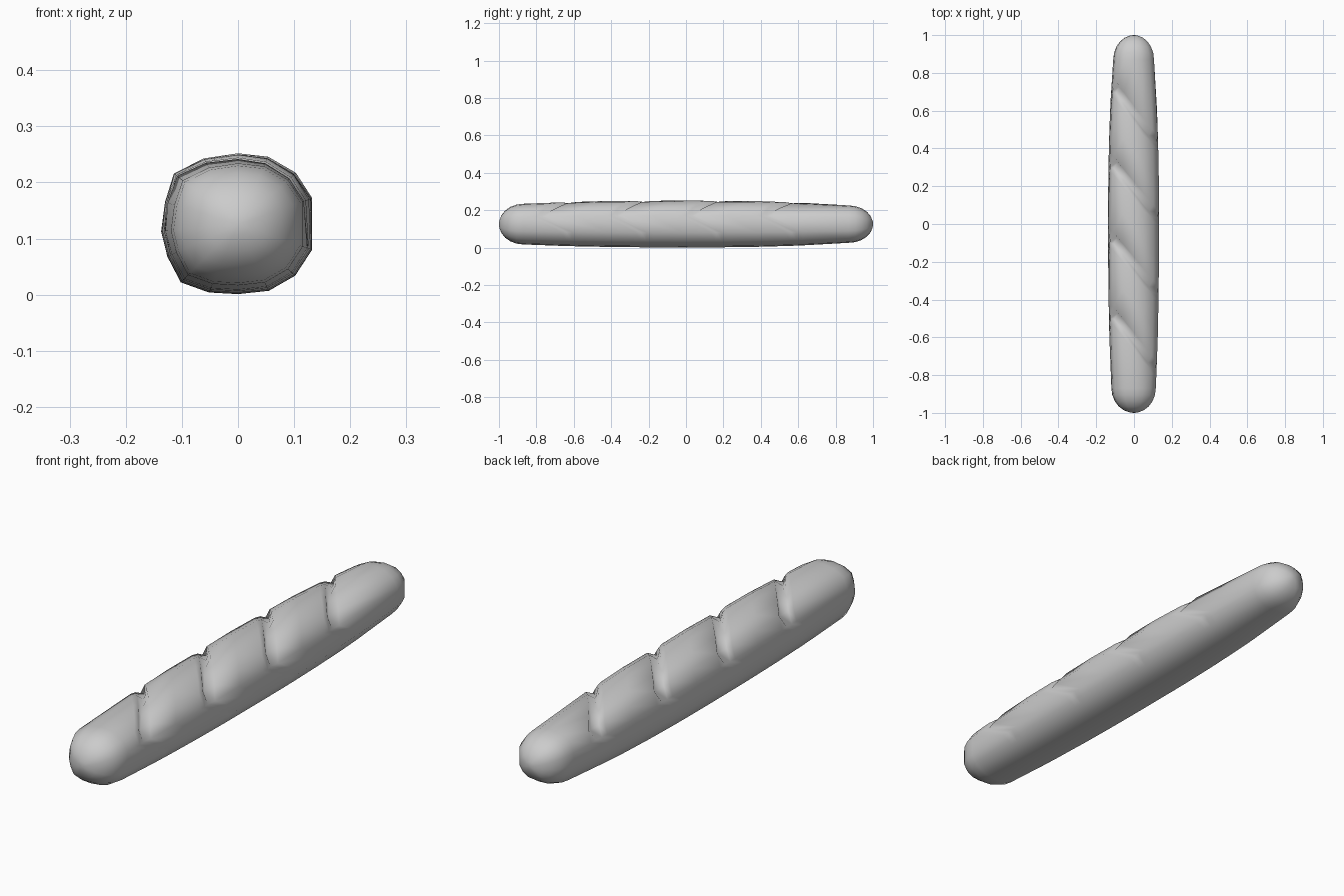
import bpy, bmesh, math

default = bpy.data.objects.get("Cube")
if default:
    bpy.data.objects.remove(default)

crust = bpy.data.materials.new("plain_grey_crust")
crust.use_nodes = True
colour = (0.6, 0.6, 0.6, 1)
crust.diffuse_color = colour
crust.node_tree.nodes["Principled BSDF"].inputs["Base Color"].default_value = colour

# Cross-section: x, z, slant weight, slash depth weight
SECTION = [
    (0, .25, 1, 1), (.053, .244, 1, 1), (.102, .216, 1, .85), (.132, .172, 1, .25),
    (.132, .08, 0, 0), (.102, .034, 0, 0), (.055, .007, 0, 0), (0, .001, 0, 0),
    (-.052, .004, 0, 0), (-.102, .022, 0, 0), (-.126, .068, 0, 0),
    (-.137, .113, .3, 0), (-.130, .165, .9, .15), (-.113, .215, 1, .8), (-.06, .241, 1, 1),
]
SLASHES = (-.61, -.21, .19, .59)
SLANT = -1.2
CAP_START = .87
MID_Z = .125


def taper(y):
    """The loaf narrows gently towards both ends, then closes in a round cap."""
    size = 1 - (.28 if y > 0 else .18) * min(abs(y), CAP_START) ** 2.5
    t = max(0, (abs(y) - CAP_START) / (1 - CAP_START))
    return size * math.sqrt(max(0, 1 - t * t))


# Ring stations along the loaf: y, slanted or not, slash depth
stations = []
for y in SLASHES:
    stations += [(y - .06, 1, 0), (y - .03, 1, .006), (y, 1, .03), (y + .035, 1, 0)]
stations += [(y + .19, 1, -.002) for y in SLASHES[:-1]]
for step in range(6):
    y = CAP_START + (1 - CAP_START) * math.sin(math.radians(step * 16))
    stations += [(y, 0, 0), (-y, 0, 0)]
stations.sort()

bm = bmesh.new()
rings = []
for y, slanted, depth in stations:
    ring = []
    for x, z, slant, cut in SECTION:
        vy = y + SLANT * x * slant * slanted
        scale = taper(vy) * (1 - depth * cut / MID_Z)
        ring.append(bm.verts.new((x * scale, vy, MID_Z + (z - MID_Z) * scale)))
    rings.append(ring)

# Skin between neighbouring rings
n = len(SECTION)
for a, b in zip(rings, rings[1:]):
    for i in range(n):
        j = (i + 1) % n
        bm.faces.new((a[i], a[j], b[j], b[i]))

# Rounded tips
for ring, y in ((rings[0], -1), (rings[-1], 1)):
    tip = bm.verts.new((0, y, MID_Z))
    for i in range(n):
        bm.faces.new((ring[i], ring[(i + 1) % n], tip))

bmesh.ops.recalc_face_normals(bm, faces=bm.faces)
for face in bm.faces:
    face.smooth = True

mesh = bpy.data.meshes.new("bread_loaf")
bm.to_mesh(mesh)
bm.free()
mesh.materials.append(crust)
loaf = bpy.data.objects.new("bread_loaf", mesh)
bpy.context.collection.objects.link(loaf)
